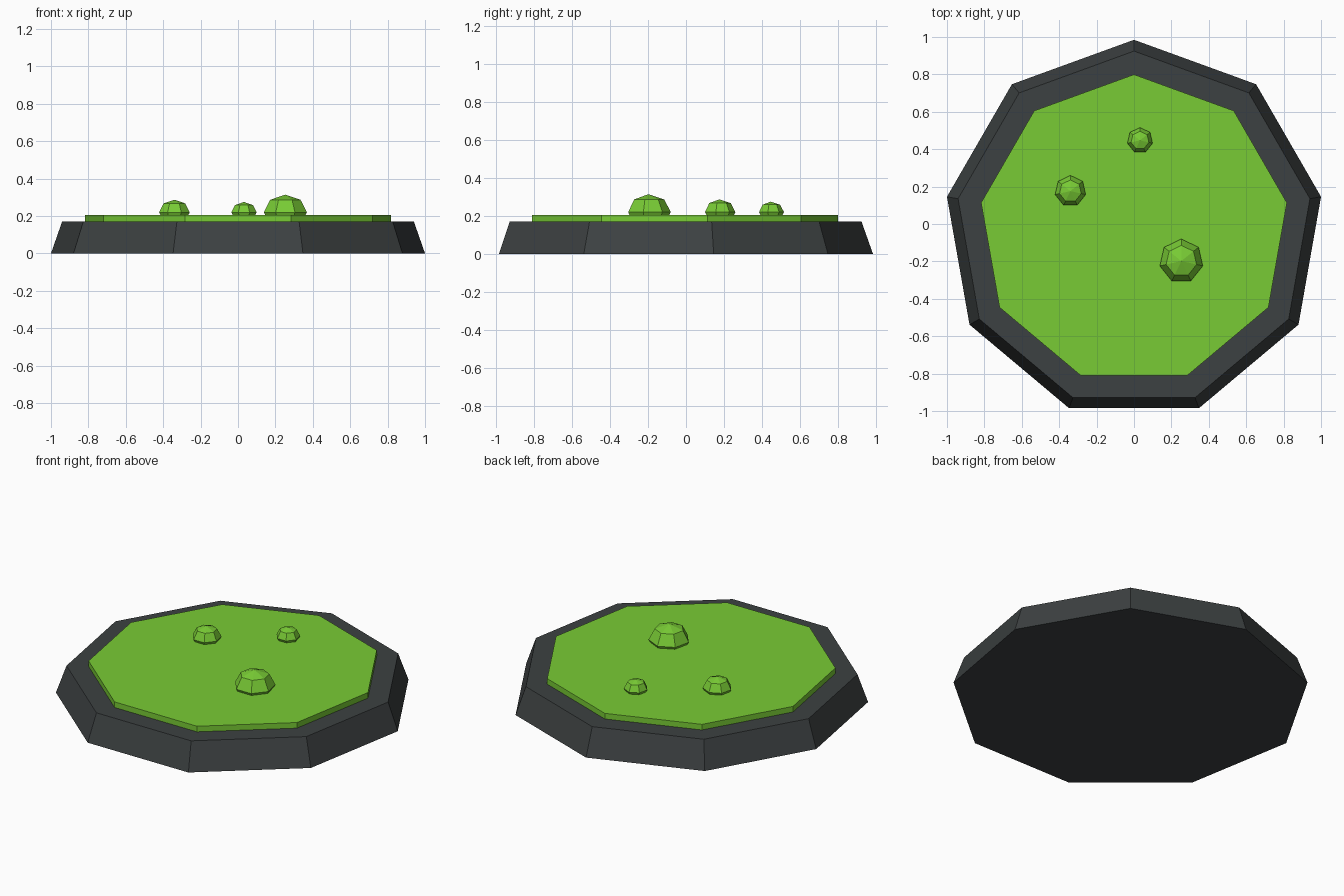
import bpy, bmesh, math

if "Cube" in bpy.data.objects:
    bpy.data.objects.remove(bpy.data.objects["Cube"])

CY = -0.0306  # centres the nine-sided outline on y


def material(name, rgb):
    m = bpy.data.materials.new(name)
    m.diffuse_color = (*rgb, 1.0)
    m.use_nodes = True
    m.node_tree.nodes["Principled BSDF"].inputs["Base Color"].default_value = m.diffuse_color
    return m


STONE = material("dark_stone", (0.046, 0.053, 0.054))
SLIME = material("slime_green", (0.19, 0.60, 0.035))


def finish(name, bm, mat):
    bmesh.ops.recalc_face_normals(bm, faces=bm.faces)
    mesh = bpy.data.meshes.new(name)
    bm.to_mesh(mesh)
    bm.free()
    mesh.materials.append(mat)
    ob = bpy.data.objects.new(name, mesh)
    bpy.context.collection.objects.link(ob)
    return ob


def ring(bm, n, r, z, cx=0.0, cy=0.0):
    # regular polygon with one corner pointing to +y
    return [bm.verts.new((cx + r * math.sin(2 * math.pi * i / n),
                          cy + r * math.cos(2 * math.pi * i / n), z)) for i in range(n)]


def bridge(bm, a, b):
    n = len(a)
    for i in range(n):
        j = (i + 1) % n
        bm.faces.new((a[i], a[j], b[j], b[i]))


def slab(name, r0, r1, z0, z1, mat):
    bm = bmesh.new()
    a, b = ring(bm, 9, r0, z0, cy=CY), ring(bm, 9, r1, z1, cy=CY)
    bridge(bm, a, b)
    bm.faces.new(a)
    bm.faces.new(b)
    return finish(name, bm, mat)


def bubble(name, x, y, r):
    # squashed seven-sided ball, half sunk in the pool
    bm = bmesh.new()
    zc, h = 0.22, 0.8 * r
    c = math.sqrt(0.5)
    rings = [ring(bm, 7, r * k, zc + h * s, x, y) for k, s in ((c, -c), (1, 0), (c, c))]
    bridge(bm, rings[0], rings[1])
    bridge(bm, rings[1], rings[2])
    for loop, s in ((rings[0], -1), (rings[2], 1)):
        tip = bm.verts.new((x, y, zc + h * s))
        for i in range(7):
            bm.faces.new((loop[i], loop[(i + 1) % 7], tip))
    return finish(name, bm, SLIME)


# Tapered stone base and the pool lying on it
slab("stone_base", 1.0154, 0.955, 0.0, 0.17, STONE)
slab("slime_pool", 0.83, 0.83, 0.165, 0.205, SLIME)

# Bubbles
bubble("large_bubble", 0.253, -0.198, 0.118)
bubble("medium_bubble", -0.34, 0.176, 0.084)
bubble("small_bubble", 0.032, 0.447, 0.069)
